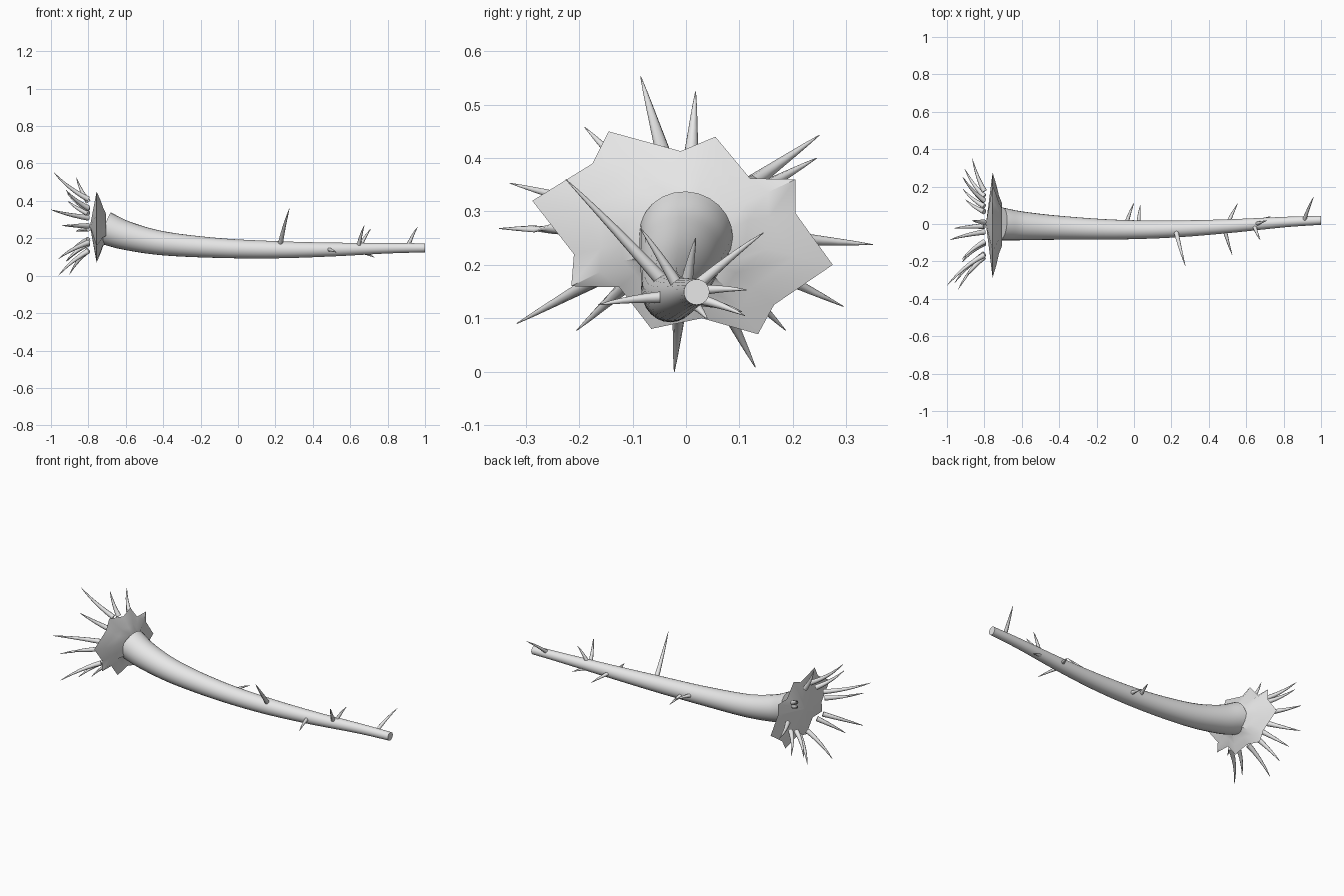
import bpy, bmesh, math
from mathutils import Vector

cube = bpy.data.objects.get("Cube")
if cube:
    bpy.data.objects.remove(cube)

grey = bpy.data.materials.new("pale grey")
grey.use_nodes = True
grey.diffuse_color = (0.8, 0.8, 0.8, 1)
grey.node_tree.nodes["Principled BSDF"].inputs["Base Color"].default_value = (0.8, 0.8, 0.8, 1)


def loft(name, rings, angle=40):
    """Skin a list of point rings and close both ends."""
    bm = bmesh.new()
    loops = [[bm.verts.new(p) for p in ring] for ring in rings]
    n = len(loops[0])
    for a, b in zip(loops, loops[1:]):
        for i in range(n):
            j = (i + 1) % n
            bm.faces.new((a[i], a[j], b[j], b[i]))
    bm.faces.new(loops[0][::-1])
    bm.faces.new(loops[-1])
    bmesh.ops.recalc_face_normals(bm, faces=bm.faces)
    mesh = bpy.data.meshes.new(name)
    bm.to_mesh(mesh)
    bm.free()
    mesh.materials.append(grey)
    ob = bpy.data.objects.new(name, mesh)
    bpy.context.collection.objects.link(ob)
    bpy.ops.object.select_all(action='DESELECT')
    ob.select_set(True)
    bpy.context.view_layer.objects.active = ob
    bpy.ops.object.shade_smooth_by_angle(angle=math.radians(angle))
    return ob


def circle(center, axis, radius, sides):
    """Ring of points around a centre, square to an axis."""
    axis = axis.normalized()
    helper = Vector((0, 1, 0)) if abs(axis.y) < 0.8 else Vector((0, 0, 1))
    u = axis.cross(helper).normalized()
    v = axis.cross(u)
    return [center + radius * (math.cos(t) * u + math.sin(t) * v)
            for t in (2 * math.pi * i / sides for i in range(sides))]


def catmull(pts, t):
    """Smooth interpolation through a list of vectors."""
    t *= len(pts) - 1
    i = min(int(t), len(pts) - 2)
    f = t - i
    b, c = pts[i], pts[i + 1]
    a = pts[i - 1] if i else b * 2 - c
    d = pts[i + 2] if i + 2 < len(pts) else c * 2 - b
    return 0.5 * (2 * b + (c - a) * f + (2 * a - 5 * b + 4 * c - d) * f * f
                  + (3 * b - a - 3 * c + d) * f ** 3)


def spike(name, base, mid, tip, radius, sides=8, steps=6):
    """Curved, tapering thorn."""
    rings = []
    for k in range(steps + 1):
        t = k / steps
        p = (1 - t) ** 2 * base + 2 * t * (1 - t) * mid + t * t * tip
        axis = (1 - t) * (mid - base) + t * (tip - mid)
        rings.append(circle(p, axis, radius * (1 - t) ** 0.8 + 0.0008, sides))
    return loft(name, rings, 60)


# Stem: x, y, z, radius along its length
stem = [Vector(p) for p in (
    (-0.71, 0, 0.255, 0.088), (-0.6, -0.01, 0.215, 0.077), (-0.4, -0.02, 0.173, 0.064),
    (-0.1, -0.03, 0.148, 0.053), (0.2, -0.027, 0.139, 0.046), (0.5, -0.012, 0.14, 0.037),
    (0.8, 0.01, 0.147, 0.028), (1.0, 0.02, 0.149, 0.024))]
rings = []
for k in range(43):
    t = k / 42
    p = catmull(stem, t)
    ahead, behind = catmull(stem, min(t + 0.01, 1)), catmull(stem, max(t - 0.01, 0))
    rings.append(circle(p.xyz, (ahead - behind).xyz, p.w, 24))
rings[-1] = [Vector((1.0, p.y, p.z)) for p in rings[-1]]
loft("stem", rings, 50)

# Flower disc: eight ragged petals, tip and valley in turn (y, z)
star = [(-0.145, 0.45), (-0.01, 0.413), (0.055, 0.44), (0.12, 0.362),
        (0.205, 0.36), (0.205, 0.297), (0.275, 0.2), (0.165, 0.125),
        (0.135, 0.07), (0.03, 0.1), (-0.065, 0.08), (-0.125, 0.158),
        (-0.215, 0.16), (-0.21, 0.22), (-0.288, 0.32), (-0.175, 0.39)]
mid_y, mid_z = 0.0, 0.265


def star_ring(x, tip_scale, valley_scale):
    return [Vector((x, mid_y + s * (y - mid_y), mid_z + s * (z - mid_z)))
            for i, (y, z) in enumerate(star)
            for s in (valley_scale if i % 2 else tip_scale,)]


hub = [Vector((-0.705, mid_y + 0.4 * y, mid_z - 0.01 + 0.4 * (z - mid_z))) for y, z in star]
loft("flower_disc", [star_ring(-0.79, 0.04, 0.04), star_ring(-0.756, 1, 1),
                     star_ring(-0.735, 0.75, 0.76), star_ring(-0.722, 0.55, 0.57), hub], 35)

# Long curved spines behind the flower: tip positions
spine_tips = [(-0.985, -0.085, 0.553), (-0.865, 0.018, 0.525), (-0.915, 0.25, 0.443),
              (-0.91, 0.245, 0.4), (-0.865, 0.35, 0.238), (-0.905, 0.295, 0.122),
              (-0.915, 0.187, 0.077), (-0.9, 0.13, 0.008), (-0.96, -0.022, 0.0),
              (-0.92, -0.205, 0.077), (-0.96, -0.317, 0.09), (-0.94, -0.35, 0.268),
              (-1.0, -0.33, 0.353), (-0.92, -0.19, 0.458)]
for i, tip in enumerate(spine_tips):
    tip = Vector(tip)
    hub_point = Vector((0, mid_y, mid_z))
    out = Vector((0, tip.y, tip.z)) - hub_point
    base = hub_point + out * 0.5
    base.x = -0.8
    mid = hub_point + out * 0.7
    mid.x = -0.8 + 0.6 * (tip.x + 0.8)
    spike(f"flower_spine_{i + 1}", base, mid, tip, 0.014)

# Thorns along the stem: base on the stem, then tip
thorns = [((0.225, -0.04, 0.165), (0.275, -0.225, 0.36)),
          ((0.645, -0.015, 0.16), (0.675, -0.085, 0.268)),
          ((0.655, 0.0, 0.16), (0.71, 0.018, 0.25)),
          ((0.91, 0.02, 0.16), (0.96, 0.145, 0.26)),
          ((-0.04, 0.005, 0.15), (0.0, 0.113, 0.153)),
          ((0.025, 0.005, 0.135), (0.035, 0.105, 0.112)),
          ((0.505, 0.01, 0.14), (0.555, 0.11, 0.105)),
          ((0.485, -0.03, 0.14), (0.525, -0.165, 0.125)),
          ((0.65, 0.01, 0.13), (0.73, 0.04, 0.098))]
for i, (base, tip) in enumerate(thorns):
    base, tip = Vector(base), Vector(tip)
    mid = (base + tip) / 2 + Vector((-0.004, 0, 0.006))
    spike(f"stem_thorn_{i + 1}", base, mid, tip, 0.011 if i else 0.013)
